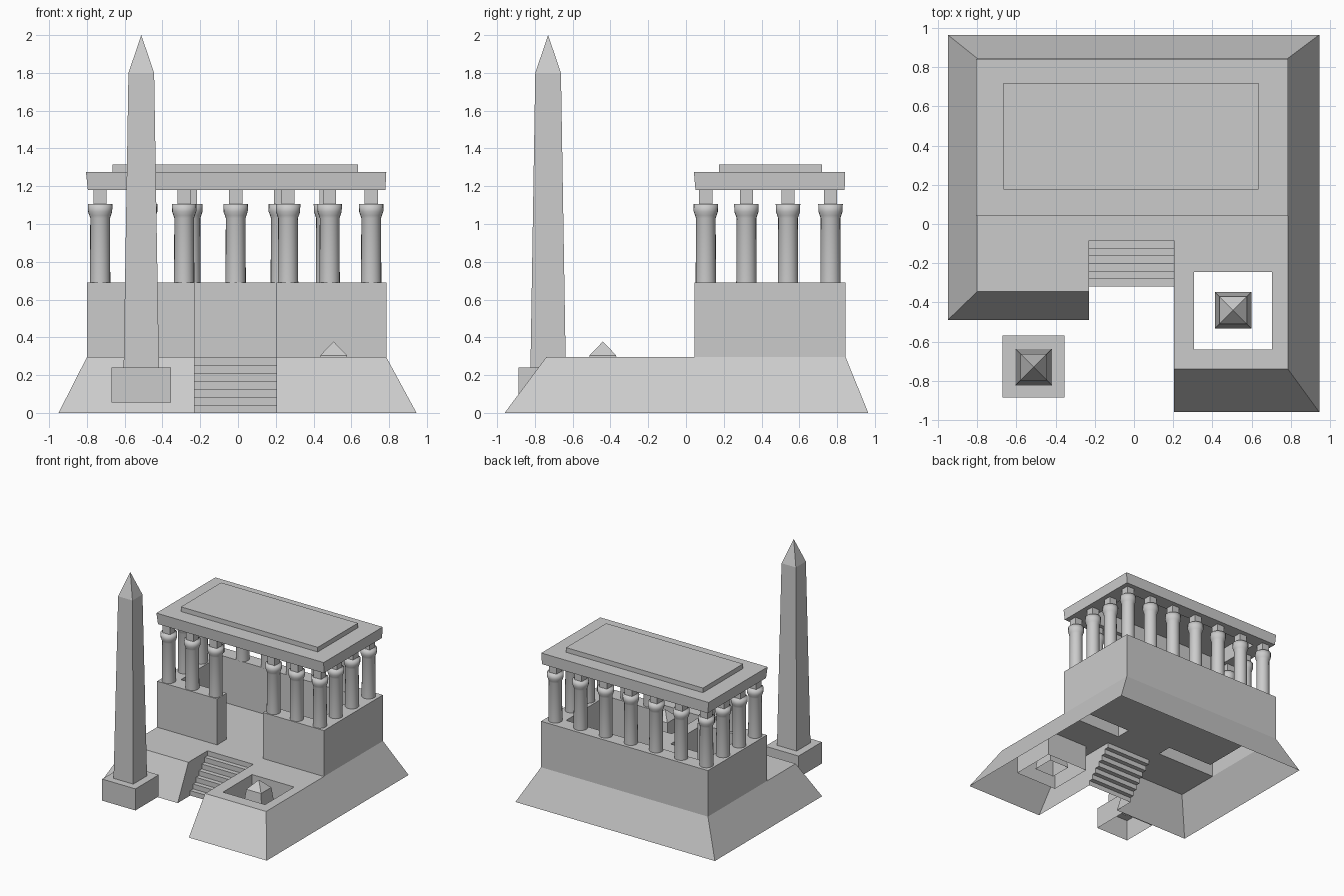
import bpy, bmesh, math

if "Cube" in bpy.data.objects:
    bpy.data.objects.remove(bpy.data.objects["Cube"])


def make(name, polys):
    """Object from a list of polygons, shared corners welded."""
    bm = bmesh.new()
    for p in polys:
        bm.faces.new([bm.verts.new(v) for v in p])
    bmesh.ops.remove_doubles(bm, verts=bm.verts, dist=1e-5)
    bmesh.ops.recalc_face_normals(bm, faces=bm.faces)
    me = bpy.data.meshes.new(name)
    bm.to_mesh(me)
    bm.free()
    ob = bpy.data.objects.new(name, me)
    bpy.context.collection.objects.link(ob)
    return ob


def rect(x0, x1, y0, y1):
    return [(x0, y0), (x1, y0), (x1, y1), (x0, y1)]


def square(cx, cy, h):
    return rect(cx - h, cx + h, cy - h, cy + h)


def at(outline, z):
    return [(x, y, z) for x, y in outline]


def band(a, b):
    """Quads joining two closed loops."""
    n = len(a)
    return [[a[i], a[(i + 1) % n], b[(i + 1) % n], b[i]] for i in range(n)]


def ring(a, b):
    """Flat frame between two rectangles at one height."""
    return band(a, b)


XL, XR, YF, YB = -0.80, 0.785, 0.045, 0.845      # temple outline
IN = rect(-0.665, 0.635, 0.175, 0.72)            # inner room outline
DL, DR = -0.23, 0.205                            # doorway and stair sides
H, WT = 0.295, 0.69                              # terrace and wall heights

# Sloped skirt of the terrace, open underneath
low = at([(DL, -0.49), (-0.95, -0.49), (-0.95, 0.965), (0.945, 0.965), (0.945, -0.96), (DR, -0.96)], 0)
top = at([(DL, -0.345), (XL, -0.345), (XL, YB), (XR, YB), (XR, -0.74), (DR, -0.74)], H)
make("terrace_skirt", band(low, top)[:-1])

# Stairs: stepped profile, with the notch side walls following it
steps = 7
prof = []
for i in range(steps):
    y = -0.32 + 0.235 * i / (steps - 1)
    prof += [(y, H * i / steps), (y, H * (i + 1) / steps)]
make("stairs", [[(DL, *a), (DR, *a), (DR, *b), (DL, *b)] for a, b in zip(prof, prof[1:])])
for name, x, y0, y1 in (("left", DL, -0.49, -0.345), ("right", DR, -0.96, -0.74)):
    make(name + "_stair_wall", [[(x, y, z) for y, z in [(y0, 0)] + prof + [(y1, H)]]])

# Terrace floor, with the square pit cut out of the right wing
PX0, PX1, PY0, PY1 = 0.305, 0.705, -0.64, -0.245
floor = [rect(XL, DL, -0.345, YF), rect(DL, DR, -0.085, 0.175), rect(DR, PX0, -0.74, YF),
         rect(PX1, XR, -0.74, YF), rect(PX0, PX1, -0.74, PY0), rect(PX0, PX1, PY1, YF), IN]
make("terrace_floor", [at(r, H) for r in floor])
pit = rect(PX0, PX1, PY0, PY1)
make("pit_walls", band(at(pit, H), at(pit, 0.07)))

# Temple wall with a doorway gap at the front
outer = [(DL, YF), (XL, YF), (XL, YB), (XR, YB), (XR, YF), (DR, YF)]
inner = [(DL, 0.175), IN[0], IN[3], IN[2], IN[1], (DR, 0.175)]
loop = outer + inner[::-1]
make("temple_wall", band(at(loop, H), at(loop, WT)) + band(at(outer, WT), at(inner, WT))[:-1])

# Roof: frame with a raised hollow centre
r0, r1 = rect(-0.795, 0.78, 0.05, 0.84), rect(-0.805, 0.785, 0.042, 0.842)
make("roof", ring(at(r0, 1.18), at(IN, 1.18)) + band(at(r0, 1.18), at(r1, 1.275))
     + ring(at(r1, 1.275), at(IN, 1.275)) + band(at(IN, 1.18), at(IN, 1.275))
     + band(at(IN, 1.275), at(IN, 1.315)) + [at(IN, 1.315)])

# Columns with flared capitals and square blocks, around the wall top
SEG = 20
shape = [(0.054, WT), (0.052, 1.03), (0.057, 1.045), (0.064, 1.065), (0.065, 1.107)]
loops = [[(r * math.cos(2 * math.pi * k / SEG), r * math.sin(2 * math.pi * k / SEG), z)
          for k in range(SEG)] for r, z in shape]
col = make("column", sum((band(a, b) for a, b in zip(loops, loops[1:])), []) + [loops[-1]])
for p in col.data.polygons:
    p.use_smooth = True
blk = square(0, 0, 0.035)
block = make("column_block", band(at(blk, 1.107), at(blk, 1.18)))

xs = [-0.73 + 1.435 * i / 6 for i in range(7)]
spots = [(x, 0.765) for x in xs]
spots += [(x, 0.105) for x in (-0.73, -0.507, -0.285, 0.265, 0.485, 0.705)]
spots += [(x, y) for x in (-0.73, 0.705) for y in (0.32, 0.54)]
for i, (x, y) in enumerate(spots):
    for src in (col, block):
        ob = src if i == 0 else src.copy()
        if i:
            bpy.context.collection.objects.link(ob)
        ob.location = (x, y, 0)


def needle(name, cx, cy, h0, z0, h1, z1, tip):
    """Tapered square shaft with a pyramid point."""
    a, b = at(square(cx, cy, h0), z0), at(square(cx, cy, h1), z1)
    point = (cx, cy, tip)
    make(name, band(a, b) + [[b[i], b[(i + 1) % 4], point] for i in range(4)])


# Tall obelisk on its pedestal, and the short stump in the pit
needle("obelisk", -0.512, -0.73, 0.0935, 0.24, 0.068, 1.8, 2.0)
base = square(-0.512, -0.728, 0.158)
foot = square(-0.512, -0.73, 0.0935)
make("obelisk_pedestal", band(at(base, 0.055), at(base, 0.24)) + ring(at(base, 0.24), at(foot, 0.24)))
needle("pit_stump", 0.506, -0.44, 0.094, 0.1, 0.07, 0.305, 0.378)
